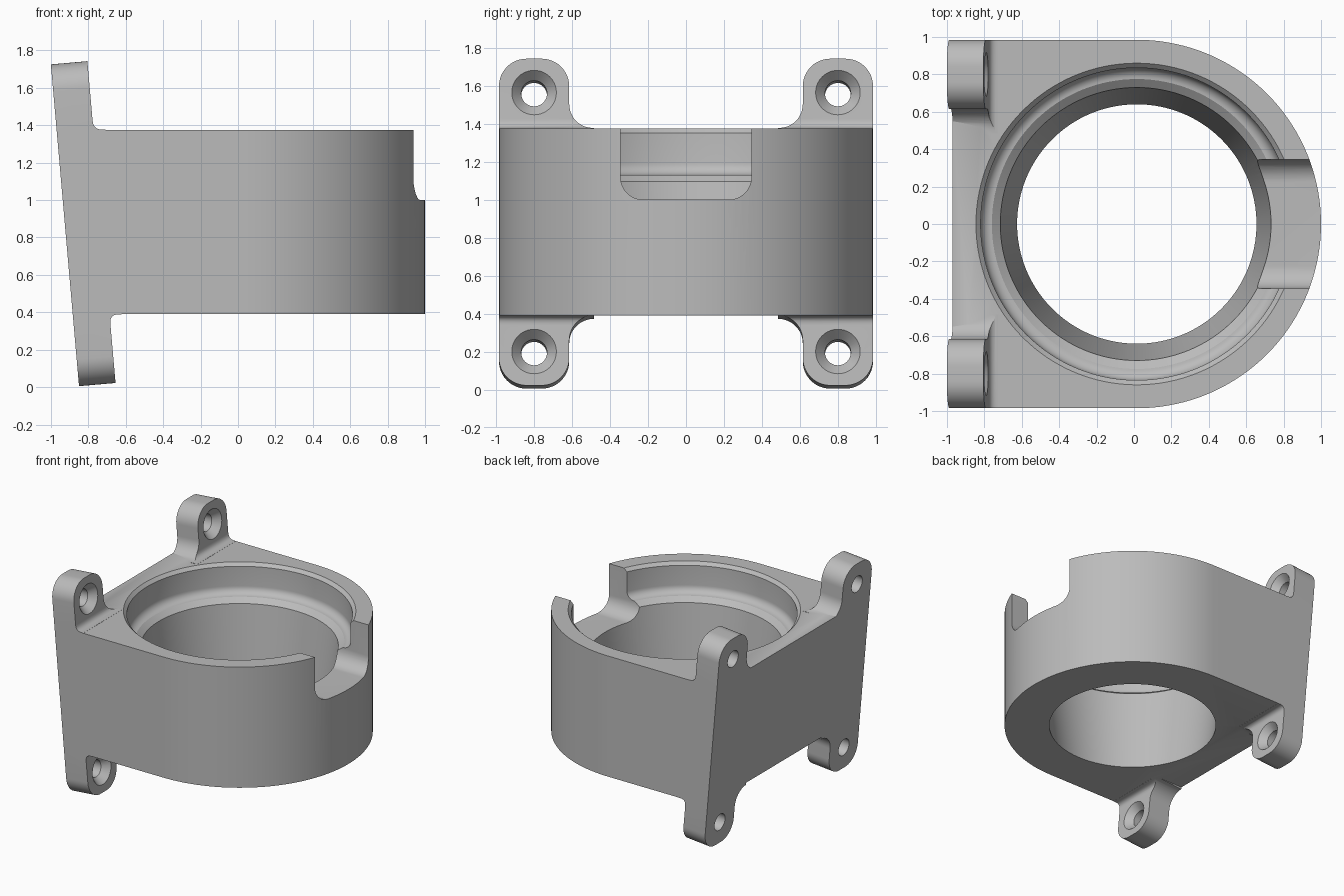
import bpy, bmesh
from math import sin, cos, pi, radians
from mathutils import Vector, Matrix

if "Cube" in bpy.data.objects:
    bpy.data.objects.remove(bpy.data.objects["Cube"])

X, Y, Z = Vector((1, 0, 0)), Vector((0, 1, 0)), Vector((0, 0, 1))
TILT = radians(5)
UP = Vector((-sin(TILT), 0, cos(TILT)))       # along the leaning back face
OUT = Vector((cos(TILT), 0, sin(TILT)))       # its normal, into the body
FOOT = Vector((-0.85, 0, 0.005))              # lower end of the back face
HEIGHT, THICK = 1.727, 0.196
LOW, HIGH, HALF = 0.39, 1.375, 0.985          # body heights and half width
CENTRE = 0.015                                # bore axis


def arc(cx, cy, r, a0, a1, n=12):
    angles = [radians(a0 + (a1 - a0) * i / n) for i in range(n + 1)]
    return [(cx + r * cos(a), cy + r * sin(a)) for a in angles]


def bend(a, b, c, n=10):
    """Rounded corner from a to c around b."""
    a, b, c = Vector(a), Vector(b), Vector(c)
    ts = [i / n for i in range(n + 1)]
    return [tuple(a * (1 - t) ** 2 + b * 2 * t * (1 - t) + c * t * t) for t in ts]


def loft(name, rings):
    """Closed solid through equal-length rings of points."""
    bm = bmesh.new()
    loops = [[bm.verts.new(p) for p in ring] for ring in rings]
    for a, b in zip(loops, loops[1:]):
        for i in range(len(a)):
            j = (i + 1) % len(a)
            bm.faces.new((a[i], a[j], b[j], b[i]))
    bm.faces.new(loops[0])
    bm.faces.new(loops[-1])
    bmesh.ops.recalc_face_normals(bm, faces=bm.faces)
    mesh = bpy.data.meshes.new(name)
    bm.to_mesh(mesh)
    bm.free()
    obj = bpy.data.objects.new(name, mesh)
    bpy.context.collection.objects.link(obj)
    return obj


def prism(name, pts, origin, u, v, w, d0, d1):
    return loft(name, [[origin + u * p[0] + v * p[1] + w * d for p in pts]
                       for d in (d0, d1)])


def lathe(name, profile, origin, u, v, w, n):
    turns = [2 * pi * i / n for i in range(n)]
    return loft(name, [[origin + (u * cos(a) + v * sin(a)) * r + w * h for a in turns]
                       for r, h in profile])


def combine(target, tool, operation):
    mod = target.modifiers.new("combine", 'BOOLEAN')
    mod.operation, mod.solver, mod.object = operation, 'EXACT', tool
    bpy.ops.object.select_all(action='DESELECT')
    bpy.context.view_layer.objects.active = target
    target.select_set(True)
    bpy.ops.object.modifier_apply(modifier=mod.name)
    bpy.data.objects.remove(tool)


# Body: D-shaped block
outline = arc(CENTRE, 0, HALF, -90, 90, 72) + [(-1.1, HALF), (-1.1, -HALF)]
body = prism("ring_bracket", outline, Vector(), X, Y, Z, LOW, HIGH)

# Four mounting ears with rounded ends and flared roots
R, ROOT, INNER, FLARE = 0.145, 0.369, 0.615, 0.13
ear = ([(HALF, -0.5)] + arc(HALF - R, -R, R, 0, 90) + arc(INNER + R, -R, R, 90, 180)
       + arc(INNER - FLARE, FLARE - ROOT, FLARE, 0, -90) + [(INNER - FLARE, -0.5)])
corners = [(side, end, FOOT + UP * (HEIGHT if end > 0 else 0))
           for side in (1, -1) for end in (1, -1)]
for side, end, tip in corners:
    combine(body, prism("ear", ear, tip, Y * side, UP * end, OUT, -0.06, 0.26), 'UNION')


# Side profile: leaning back face, ear fronts and their root fillets
def front_x(z):
    p = FOOT + OUT * THICK
    return p.x + (z - p.z) * UP.x / UP.z


def fillet(z, away):
    r, lip = 0.05, z + 0.001 * away
    return bend((front_x(z + r * away), z + r * away), (front_x(z), lip),
                (front_x(z) + r, lip))


def along(s, n):
    p = FOOT + UP * s + OUT * n
    return (p.x, p.z)


side_profile = ([along(-0.1, 0), along(-0.1, THICK)] + fillet(LOW, -1)
                + [(1.1, LOW - 0.001), (1.1, HIGH + 0.001)] + fillet(HIGH, 1)[::-1]
                + [along(HEIGHT + 0.1, THICK), along(HEIGHT + 0.1, 0)])
combine(body, prism("side_profile", side_profile, Vector(), X, Z, Y, -1.1, 1.1), 'INTERSECT')

# Tapered bore with a stepped, chamfered seat
seat = [(0.775 + 0.06 * sin(a * pi / 16), 1.19 - 0.06 * cos(a * pi / 16)) for a in range(9)]
bore = [(0.6285, 0.3), (0.73, 1.095)] + seat + [(0.835, 1.35), (0.885, 1.4)]
combine(body, lathe("bore", bore, X * CENTRE, X, Y, Z, 128), 'DIFFERENCE')

# Round-cornered notch in the rim
W, C = 0.345, 0.12
notch = ([(W, 1.5), (-W, 1.5)] + arc(C - W, 1 + C, C, 180, 270)
         + arc(W - C, 1 + C, C, 270, 360))
combine(body, prism("notch", notch, Vector(), Y, Z, X, 0.3, 1.2), 'DIFFERENCE')

# Countersunk screw holes
screw = [(0.068, -0.05), (0.068, 0.14), (0.13, 0.21)]
for side, end, tip in corners:
    centre = tip - UP * end * 0.179 + Y * side * 0.8
    combine(body, lathe("screw_hole", screw, centre, Y, UP, OUT, 40), 'DIFFERENCE')

# Material and shading
grey = bpy.data.materials.new("plain grey")
grey.use_nodes = True
colour = (0.5, 0.5, 0.5, 1)
grey.diffuse_color = colour
grey.node_tree.nodes["Principled BSDF"].inputs["Base Color"].default_value = colour
body.data.materials.clear()
body.data.materials.append(grey)
for face in body.data.polygons:
    face.material_index = 0
bpy.ops.object.select_all(action='DESELECT')
bpy.context.view_layer.objects.active = body
body.select_set(True)
bpy.ops.object.shade_smooth_by_angle(angle=radians(22))
